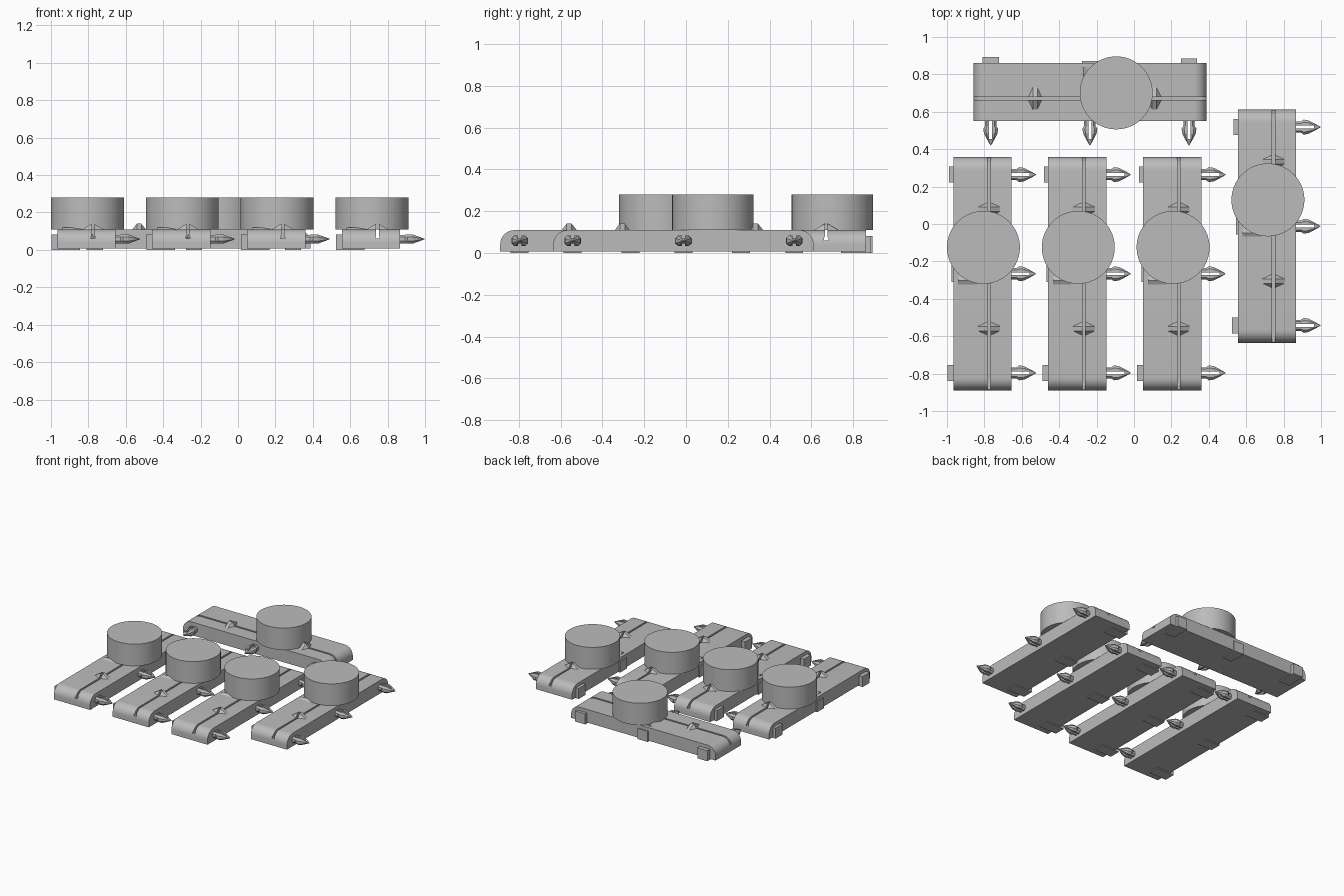
import bpy, bmesh, math
from mathutils import Vector, Matrix

if "Cube" in bpy.data.objects:
    bpy.data.objects.remove(bpy.data.objects["Cube"])

grey = bpy.data.materials.new("plain_grey")
grey.diffuse_color = (0.5, 0.5, 0.5, 1)
grey.use_nodes = True
grey.node_tree.nodes["Principled BSDF"].inputs["Base Color"].default_value = grey.diffuse_color

SLOT_X = 0.035      # slot sits off the bar centre line
SLOT_W = 0.007      # half width of the slot
PITCH = 0.53        # spacing of pins and blocks


def finish(bm, name, smooth=False):
    bmesh.ops.recalc_face_normals(bm, faces=bm.faces)
    me = bpy.data.meshes.new(name)
    bm.to_mesh(me)
    bm.free()
    me.materials.append(grey)
    ob = bpy.data.objects.new(name, me)
    bpy.context.collection.objects.link(ob)
    if smooth:
        smooth_edges(ob)
    return ob


def smooth_edges(ob):
    bpy.ops.object.select_all(action='DESELECT')
    ob.select_set(True)
    bpy.context.view_layer.objects.active = ob
    bpy.ops.object.shade_smooth_by_angle(angle=math.radians(30))


def prism(bm, pts, offset):
    """Extrude a closed 3D outline by an offset."""
    f = bm.faces.new([bm.verts.new(p) for p in pts])
    r = bmesh.ops.extrude_face_region(bm, geom=[f])
    bmesh.ops.translate(bm, vec=offset, verts=[g for g in r["geom"] if isinstance(g, bmesh.types.BMVert)])


def loft(bm, rings):
    """Skin a list of equal-length rings and cap both ends."""
    rows = [[bm.verts.new(p) for p in ring] for ring in rings]
    n = len(rows[0])
    for a, b in zip(rows, rows[1:]):
        for i in range(n):
            j = (i + 1) % n
            bm.faces.new((a[i], a[j], b[j], b[i]))
    bm.faces.new(rows[0])
    bm.faces.new(rows[-1])


# Bar: side profile with rounded upper ends, extruded across its width
def make_bar():
    half, lo, hi, r = 0.623, 0.007, 0.109, 0.068
    arc = [(half - r + r * math.cos(a), hi - r + r * math.sin(a))
           for a in (math.pi / 2 * i / 10 for i in range(11))]
    prof = [(half, lo)] + arc + [(-y, z) for y, z in reversed(arc)] + [(-half, lo)]
    bm = bmesh.new()
    prism(bm, [(-0.156, y, z) for y, z in prof], (0.312, 0, 0))
    bar = finish(bm, "bar")
    # keyhole slot running the full length
    bm = bmesh.new()
    side = [(SLOT_W, 0.2), (SLOT_W, 0.078), (0.011, 0.07), (0.011, 0.06)]
    key = side + [(-x, z) for x, z in reversed(side)]
    prism(bm, [(SLOT_X + x, -1, z) for x, z in key], (0, 2, 0))
    cutter = finish(bm, "slot_cutter")
    cutter.hide_render = True
    mod = bar.modifiers.new("slot", 'BOOLEAN')
    mod.operation, mod.solver, mod.object = 'DIFFERENCE', 'EXACT', cutter
    bpy.context.view_layer.objects.active = bar
    bpy.ops.object.modifier_apply(modifier="slot")
    bpy.data.objects.remove(cutter)
    smooth_edges(bar)
    return bar


# Split snap pins along one long side
def make_pins():
    bm = bmesh.new()
    # stations: x, half width, half height
    prongs = [(0.15, 0.03, 0.023), (0.182, 0.03, 0.023), (0.196, 0.04, 0.025),
              (0.222, 0.036, 0.025), (0.252, 0.021, 0.014)]
    tip = [(0.252, 0.021, 0.014), (0.285, 0.002, 0.002)]
    for n in (-1, 0, 1):
        yc, zc = n * PITCH, 0.058
        for s in (-1, 1):
            rings = []
            for x, w, h in prongs:
                sec = [(0.008, -h), (w * 0.65, -h), (w, -h * 0.45), (w, h * 0.45), (w * 0.65, h), (0.008, h)]
                rings.append([(x, yc + s * y, zc + z) for y, z in sec])
            loft(bm, rings)
        rings = []
        for x, w, h in tip:
            sec = [(w, h * 0.45), (w * 0.65, h)]
            sec += [(-y, z) for y, z in reversed(sec)]
            sec += [(-y, -z) for y, z in sec]
            rings.append([(x, yc + y, zc + z) for y, z in sec])
        loft(bm, rings)
    return finish(bm, "snap_pins")


# Socket blocks poking out of the opposite side and just below the bar
def make_blocks():
    bm = bmesh.new()
    for n, out in ((-1, 0.187), (0, 0.165), (1, 0.178)):
        y, x = n * PITCH, -out
        prism(bm, [(x, y - 0.043, 0), (x, y + 0.043, 0), (x, y + 0.043, 0.082), (x, y - 0.043, 0.082)],
              (out - 0.035, 0, 0))
    return finish(bm, "socket_blocks")


# Faceted guide peaks on both sides of the slot
def make_peaks():
    bm = bmesh.new()
    base, top = 0.107, 0.14
    for yc in (-0.293, 0.345):
        for s in (-1, 1):
            inner, outer = SLOT_X + s * SLOT_W, SLOT_X + s * 0.062
            pts = [(inner, -0.038, base), (inner, -0.012, top), (inner, 0.012, top),
                   (inner, 0.038, base), (outer, 0.012, base), (outer, -0.012, base)]
            v = [bm.verts.new((x, yc + y, z)) for x, y, z in pts]
            for f in ((0, 1, 2, 3), (1, 2, 4, 5), (0, 1, 5), (2, 3, 4), (0, 3, 4, 5)):
                bm.faces.new([v[i] for i in f])
    return finish(bm, "guide_peaks")


# Small ridge at the foot of the drum
def make_ridge():
    bm = bmesh.new()
    prism(bm, [(-0.13, -0.06, 0.107), (-0.13, -0.035, 0.12), (-0.13, -0.01, 0.107)], (0.1, 0, 0))
    return finish(bm, "small_ridge")


# Drum standing on the bar
def make_drum():
    bm = bmesh.new()
    bmesh.ops.create_cone(bm, cap_ends=True, segments=64, radius1=0.195, radius2=0.195, depth=0.17,
                          matrix=Matrix.Translation((0.005, 0.141, 0.194)))
    return finish(bm, "drum", True)


parts = [make_bar(), make_pins(), make_blocks(), make_peaks(), make_ridge(), make_drum()]

# Five copies: three in a row, one shifted, one turned across the back
places = [(-0.81, -0.266, 0), (-0.303, -0.266, 0), (0.204, -0.266, 0),
          (0.711, -0.012, 0), (-0.236, 0.706, -math.pi / 2)]
for i, (x, y, turn) in enumerate(places):
    for p in parts:
        ob = p if i == 0 else p.copy()
        if i:
            bpy.context.collection.objects.link(ob)
        ob.name = f"{p.data.name}_{i + 1}"
        ob.location = (x, y, 0)
        ob.rotation_euler = (0, 0, turn)
